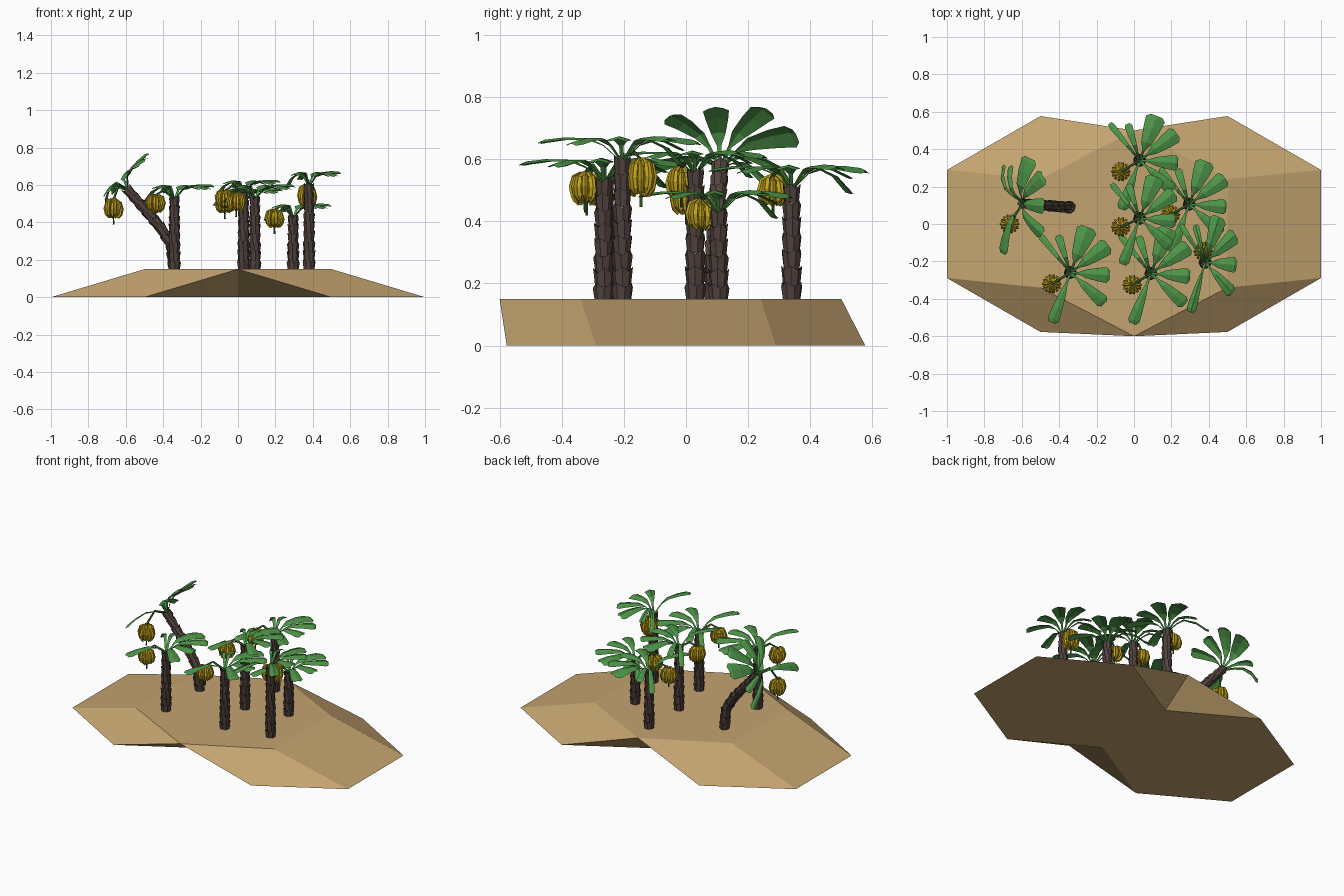
import bpy, bmesh, math, random
from mathutils import Vector, Matrix

if "Cube" in bpy.data.objects:
    bpy.data.objects.remove(bpy.data.objects["Cube"])
random.seed(4)

def mat(name, c):
    m = bpy.data.materials.new(name)
    m.diffuse_color = (*c, 1)
    m.use_nodes = True
    m.node_tree.nodes["Principled BSDF"].inputs["Base Color"].default_value = m.diffuse_color
    return m

SAND = mat("sand", (0.55, 0.37, 0.16))
BARK = mat("dark bark", (0.085, 0.056, 0.048))
LEAF = mat("leaf green", (0.075, 0.30, 0.065))
YELLOW = mat("banana yellow", (0.56, 0.38, 0.012))
STALK = mat("stalk green", (0.06, 0.17, 0.035))

def finish(bm, name, m, fix=True):
    if fix:
        bmesh.ops.recalc_face_normals(bm, faces=bm.faces)
    me = bpy.data.meshes.new(name)
    bm.to_mesh(me)
    bm.free()
    me.materials.append(m)
    ob = bpy.data.objects.new(name, me)
    bpy.context.collection.objects.link(ob)

def loft(bm, rings, caps=True):
    """Bridge a list of vertex rings given as points."""
    vs = [[bm.verts.new(p) for p in r] for r in rings]
    n = len(vs[0])
    for a, b in zip(vs, vs[1:]):
        for i in range(n):
            j = (i + 1) % n
            bm.faces.new((a[i], a[j], b[j], b[i]))
    if caps:
        bm.faces.new(vs[0][::-1])
        bm.faces.new(vs[-1])

def circle(c, axis, r, n, jag=0.0, turn=0.0):
    q = Vector((0, 0, 1)).rotation_difference(axis)
    return [Vector(c) + q @ Vector((r * math.cos(turn + 2 * math.pi * i / n),
                                    r * math.sin(turn + 2 * math.pi * i / n),
                                    jag * (1 if i % 2 else -1))) for i in range(n)]

def tube(bm, pts, radii, n):
    pts = [Vector(p) for p in pts]
    rings = []
    for i, p in enumerate(pts):
        d = pts[min(i + 1, len(pts) - 1)] - pts[max(i - 1, 0)]
        rings.append(circle(p, d.normalized(), radii[i], n))
    loft(bm, rings)

# Ground: two hexagons at the base rising to one hexagon on top
def ground():
    bm = bmesh.new()
    V = lambda x, y, z: bm.verts.new((x, y, z))
    b = [V(x, y, 0) for x, y in [(-1, -.289), (-.5, -.577), (0, -.289), (.5, -.577), (1, -.289),
                                 (1, .289), (.5, .577), (0, .289), (-.5, .577), (-1, .289)]]
    t = [V(x, y, .15) for x, y in [(-.5, -.34), (0, -.6), (.5, -.34), (.5, .24), (0, .5), (-.5, .24)]]
    bm.faces.new(t)
    bm.faces.new([b[i] for i in (0, 9, 8, 7, 2, 1)])
    bm.faces.new([b[i] for i in (2, 7, 6, 5, 4, 3)])
    for f in [(b[0], b[1], t[1], t[0]), (b[1], b[2], t[1]), (b[2], b[3], t[1]),
              (b[3], b[4], t[2], t[1]), (b[4], b[5], t[3], t[2]), (b[5], b[6], t[4], t[3]),
              (b[6], b[7], t[4]), (b[7], b[8], t[4]), (b[8], b[9], t[5], t[4]), (b[9], b[0], t[0], t[5])]:
        bm.faces.new(f)
    finish(bm, "ground", SAND)

# Trunk: stacked flared sleeves with jagged upper rims
def trunk(path, name):
    bm = bmesh.new()
    path = [Vector(p) for p in path]
    segs = []
    for a, b in zip(path, path[1:]):
        k = max(1, round((b - a).length / 0.05))
        segs += [(a.lerp(b, i / k), a.lerp(b, (i + 1) / k)) for i in range(k)]
    for i, (a, b) in enumerate(segs):
        d = (b - a).normalized()
        s = 1.08 - 0.2 * i / len(segs)
        turn = i * 0.6 + random.random() * 0.3
        loft(bm, [circle(a, d, 0.026 * s, 8, 0, turn),
                  circle(b + d * 0.004, d, 0.0325 * s, 8, 0.008, turn),
                  circle(b - d * 0.006, d, 0.02 * s, 8, 0, turn)])
    finish(bm, name, BARK)

# Leaves: direction in degrees, length, widest half width, rise of the tip
LEAVES = [(69, .26, .055, .055), (36, .25, .047, .065), (-4, .21, .042, .065),
          (-42, .245, .036, .05), (-110, .285, .032, .055), (129, .26, .018, -.02),
          (108, .21, .022, .03)]

def crown(top, name, tilt=0.0, scale=1.0, sx=1.0):
    bm = bmesh.new()
    M = (Matrix.Translation(top) @ Matrix.Rotation(tilt, 4, 'Y')
         @ Matrix.Diagonal((scale * sx, scale, scale, 1)))
    for ang, length, w, rise in LEAVES:
        a = math.radians(ang)
        d, s = Vector((math.cos(a), math.sin(a), 0)), Vector((-math.sin(a), math.cos(a), 0))
        rows = []
        for t, half, z in [(0, .006, -.01), (.22, .007, .045), (.4, w * .55, .068),
                           (.7, w * .85, .4 * rise + .048), (.93, w, rise + .008), (1, w * .6, rise)]:
            c = d * t * length + Vector((0, 0, z))
            drop = Vector((0, 0, -half * .3))
            rows.append([bm.verts.new(M @ p) for p in (c + s * half + drop, c, c - s * half + drop)])
        for p, q in zip(rows, rows[1:]):
            for k in (0, 1):
                bm.faces.new((p[k], p[k + 1], q[k + 1], q[k]))
    bmesh.ops.recalc_face_normals(bm, faces=bm.faces)
    if sum(f.normal.z for f in bm.faces) < 0:
        bmesh.ops.reverse_faces(bm, faces=bm.faces)
    finish(bm, name, LEAF, False)

# Fruit: arched stalk and two tiers of curved fingers hanging round it
def bunch(top, centre, name, r=0.047, h=0.05):
    top, c = Vector(top), Vector(centre)
    bm = bmesh.new()
    peak = top.lerp(Vector((c.x, c.y, top.z)), .6)
    peak.z = max(top.z, c.z + h) + .025
    tube(bm, [top, peak, c + Vector((0, 0, h)), c - Vector((0, 0, h + .035))],
         [.007, .007, .007, .005], 5)
    finish(bm, name + "_stalk", STALK)
    bm = bmesh.new()
    for tier, n, k in ((0, 14, 1.0), (1, 9, .68)):
        for i in range(n):
            a = 2 * math.pi * (i + tier * .5) / n
            u = Vector((math.cos(a), math.sin(a), 0))
            dz = random.uniform(-.006, .006)
            prof = [(.3, 1), (.78, .7), (.95, 0), (.82, -.6), (.55, -.95)]
            tube(bm, [c + u * r * k * f + Vector((0, 0, h * z + dz)) for f, z in prof],
                 [.004, .008, .0095, .008, .003], 4)
    finish(bm, name, YELLOW)

ground()

# Straight trees: x, y, top height, crown scale, crown x scale, fruit offset
TREES = [(-.34, -.26, .53, 1.0, 1.0, (-.10, -.06, -.03)),
         (.09, -.265, .53, 1.0, 1.0, (-.10, -.06, -.02)),
         (.03, .03, .56, .92, 1.0, (-.10, -.045, -.035)),
         (.03, .34, .51, .98, 1.0, (-.10, -.06, -.01)),
         (.295, .105, .43, .95, 1.0, (-.10, -.055, -.01)),
         (.38, -.205, .60, 1.0, .8, (-.01, .06, -.06))]
for i, (x, y, h, s, sx, off) in enumerate(TREES, 1):
    top = Vector((x, y, h))
    trunk([(x, y, .14), top], f"trunk_{i}")
    crown(top, f"leaves_{i}", 0, s, sx)
    bunch(top, top + Vector(off), f"bananas_{i}", h=.058 if i == 6 else .046)

# Bent tree leaning to the left
top = Vector((-.595, .11, .58))
trunk([(-.34, .09, .14), (-.355, .09, .28), (-.42, .095, .38), top], "bent_trunk")
crown(top, "bent_tree_leaves", math.radians(-42))
bunch(top, (-.665, .0, .475), "bent_tree_bananas")
